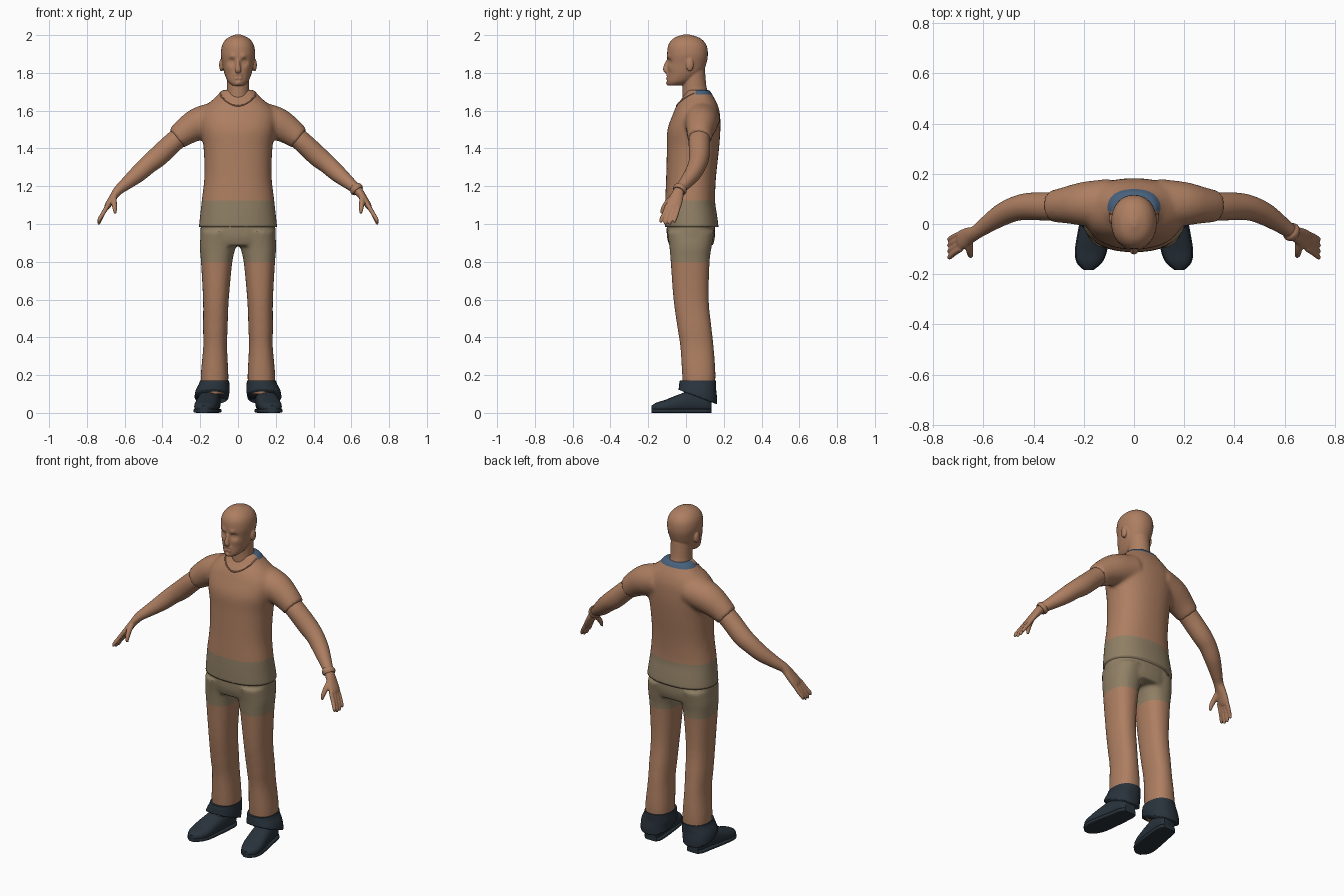
import bpy, bmesh, math
from mathutils import Vector, Matrix
from mathutils.bvhtree import BVHTree

if "Cube" in bpy.data.objects:
    bpy.data.objects.remove(bpy.data.objects["Cube"])


def material(name, rgb):
    m = bpy.data.materials.new(name)
    m.use_nodes = True
    m.diffuse_color = (*rgb, 1)
    m.node_tree.nodes["Principled BSDF"].inputs["Base Color"].default_value = (*rgb, 1)
    return m


skin = material("warm skin", (0.42, 0.21, 0.12))
tan = material("tan cloth", (0.28, 0.215, 0.13))
navy = material("dark navy leather", (0.022, 0.033, 0.045))
blue = material("collar blue", (0.065, 0.12, 0.2))
X, Y, Z = Vector((1, 0, 0)), Vector((0, 1, 0)), Vector((0, 0, 1))


def spline(rows, steps):
    """Smooth curve through every row of numbers."""
    rows = [Vector(r) for r in rows]
    out = []
    for i in range(len(rows) - 1):
        a, b, c, d = rows[max(i - 1, 0)], rows[i], rows[i + 1], rows[min(i + 2, len(rows) - 1)]
        for s in range(steps):
            t = s / steps
            out.append(b + (c - a) * (t / 2) + (a * 2 - b * 5 + c * 4 - d) * (t * t / 2)
                       + (b * 3 - a - c * 3 + d) * (t ** 3 / 2))
    return out + [rows[-1]]


def loft(bm, rows, ref=Y, flat=None, power=2.0, steps=4, sides=32, side=1):
    """Skin of rings (x, y, z, radius along ref, other radius)."""
    rows = spline(rows, steps)
    pts = [Vector((r[0] * side, r[1], r[2])) for r in rows]
    loops = []
    for i, (p, r) in enumerate(zip(pts, rows)):
        t = flat or (pts[min(i + 1, len(pts) - 1)] - pts[max(i - 1, 0)]).normalized()
        u = (ref - t * ref.dot(t)).normalized()
        v = t.cross(u)
        loop = []
        for k in range(sides):
            c, s = math.cos(k * math.tau / sides), math.sin(k * math.tau / sides)
            c = math.copysign(abs(c) ** (2 / power), c)
            s = math.copysign(abs(s) ** (2 / power), s)
            loop.append(bm.verts.new(p + u * c * r[3] + v * s * r[4]))
        loops.append(loop)
    for a, b in zip(loops, loops[1:]):
        for k in range(sides):
            bm.faces.new((a[k], a[k - 1], b[k - 1], b[k]))
    bm.faces.new(loops[0])
    bm.faces.new(loops[-1][::-1])


def ball(bm, center, size):
    bmesh.ops.create_uvsphere(bm, u_segments=20, v_segments=12, radius=1,
                              matrix=Matrix.Translation(center) @ Matrix.Diagonal((*size, 1)))


def finish(name, bm, mats, voxel=0, soften=0):
    """Make the object; a voxel size fuses its overlapping volumes."""
    bmesh.ops.recalc_face_normals(bm, faces=bm.faces)
    me = bpy.data.meshes.new(name)
    bm.to_mesh(me)
    bm.free()
    ob = bpy.data.objects.new(name, me)
    bpy.context.collection.objects.link(ob)
    if voxel:
        mod = ob.modifiers.new("fuse", "REMESH")
        mod.mode, mod.voxel_size = "VOXEL", voxel
        mod = ob.modifiers.new("soften", "SMOOTH")
        mod.factor, mod.iterations = 0.5, soften
        fused = bpy.data.meshes.new_from_object(ob.evaluated_get(bpy.context.evaluated_depsgraph_get()))
        ob.modifiers.clear()
        ob.data = fused
    ob.data.materials.clear()
    for m in mats:
        ob.data.materials.append(m)
    bpy.ops.object.select_all(action="DESELECT")
    ob.select_set(True)
    bpy.context.view_layer.objects.active = ob
    bpy.ops.object.shade_smooth_by_angle(angle=math.radians(45))
    return ob


def edit(ob, cuts=(), trim=None, paint=None):
    """Cut clean lines, trim one end, and colour faces by position."""
    bm = bmesh.new()
    bm.from_mesh(ob.data)
    for co, no in cuts:
        bmesh.ops.bisect_plane(bm, geom=bm.verts[:] + bm.edges[:] + bm.faces[:],
                               plane_co=co, plane_no=no)
    if trim:
        bmesh.ops.bisect_plane(bm, geom=bm.verts[:] + bm.edges[:] + bm.faces[:],
                               plane_co=trim[0], plane_no=trim[1], clear_outer=True)
        bmesh.ops.holes_fill(bm, edges=[e for e in bm.edges if e.is_boundary], sides=0)
    if paint:
        for f in bm.faces:
            f.material_index = paint(f.calc_center_median())
    bm.to_mesh(ob.data)
    bm.free()


# Shirt: torso fused with both sleeves
bm = bmesh.new()
loft(bm, [(0, .03, .93, .205, .14), (0, .03, .985, .207, .142), (0, .026, 1.05, .2, .138),
          (0, .022, 1.125, .192, .132), (0, .027, 1.25, .178, .132), (0, .037, 1.4, .182, .138),
          (0, .042, 1.5, .198, .14), (0, .055, 1.58, .2, .125), (0, .06, 1.63, .165, .108),
          (0, .065, 1.67, .12, .083), (0, .065, 1.71, .085, .06)], X, Z, 2.3, 4, 48)
for s in (1, -1):
    loft(bm, [(.1, .08, 1.56, .1, .09), (.2, .08, 1.533, .088, .088),
              (.27, .075, 1.495, .073, .075), (.325, .07, 1.452, .063, .062)], side=s)
shirt = finish("shirt", bm, [skin, tan, blue], .011, 5)
edit(shirt, [((0, 0, 1.125), Z), ((0, 0, 1.685), Z), ((0, .05, 0), Y)], ((0, 0, .985), -Z),
     lambda c: 1 if c.z < 1.125 else 2 if c.z > 1.685 and c.y > .05 else 0)

# Neckline seam laid on the shirt surface
bm = bmesh.new()
bm.from_mesh(shirt.data)
tree = BVHTree.FromBMesh(bm)
bm.free()
seam = []
for k in range(33):
    a = math.pi * (1 + k / 32)
    hit = tree.ray_cast(Vector((.095 * math.cos(a), .045 + .095 * math.sin(a), 1.9)), -Z)[0]
    if hit:
        seam.append((*hit, .004, .004))
bm = bmesh.new()
loft(bm, seam, Z, steps=1, sides=8)
finish("neckline_seam", bm, [skin])

# Trousers: hips and legs
bm = bmesh.new()
loft(bm, [(0, .027, .885, .19, .115), (0, .026, .94, .2, .128), (0, .025, 1.04, .192, .125)], X, Z, 2.3)
for s in (1, -1):
    loft(bm, [(.1, .025, .96, .096, .125), (.107, .024, .88, .095, .112), (.113, .022, .8, .083, .103),
              (.117, .027, .6, .068, .093), (.12, .045, .45, .065, .09), (.121, .058, .35, .063, .088),
              (.124, .068, .2, .073, .088), (.125, .068, .1, .07, .08)], X, Z, 2.3, side=s)
trousers = finish("trousers", bm, [skin, tan], .01, 3)
edit(trousers, [((0, 0, .8), Z)], paint=lambda c: int(c.z > .8))

# Head: skull, jaw, neck, nose and ears
bm = bmesh.new()
loft(bm, [(0, .055, 1.58, .075, .07), (0, .052, 1.67, .064, .07),
          (0, .045, 1.73, .059, .063), (0, .04, 1.82, .06, .06)], X, Z)
loft(bm, [(0, -.06, 1.733, .03, .036), (0, -.035, 1.755, .054, .066), (0, -.006, 1.8, .073, .092),
          (0, .005, 1.85, .083, .103), (0, .008, 1.9, .091, .108), (0, .007, 1.95, .083, .1),
          (0, .005, 1.985, .055, .068), (0, .003, 2.003, .012, .015)], X, Z, 2.15)
loft(bm, [(0, -.088, 1.875, .009, .01), (0, -.103, 1.84, .011, .014),
          (0, -.108, 1.815, .017, .013), (0, -.098, 1.805, .014, .01)], X)
for s in (1, -1):
    ball(bm, (s * .088, .02, 1.842), (.012, .021, .034))
head = finish("head", bm, [skin], .0045, 3)
# Face relief: (side, height, reach, push back)
relief = [(.034, 1.86, .016, .013), (.034, 1.858, .009, -.006), (.03, 1.887, .014, -.006),
          (.05, 1.825, .02, -.004), (.012, 1.789, .011, -.007), (.012, 1.772, .009, -.006),
          (.01, 1.7805, .005, .005), (0, 1.745, .013, -.006), (0, 1.76, .008, .004)]
for v in head.data.vertices:
    if v.co.y < -.04 and v.co.z > 1.73:
        x, z = abs(v.co.x), v.co.z
        v.co.y += sum(d * math.exp(-((x - px) ** 2 + (z - pz) ** 2) / (r * r)) for px, pz, r, d in relief)

for s, label in ((1, "left"), (-1, "right")):
    # Arm with palm, fingers and thumb
    bm = bmesh.new()
    loft(bm, [(.27, .075, 1.49, .055, .052), (.34, .07, 1.435, .056, .054), (.42, .07, 1.36, .054, .055),
              (.475, .06, 1.315, .049, .05), (.53, .035, 1.265, .044, .045), (.59, -.005, 1.215, .034, .034),
              (.632, -.035, 1.18, .028, .026), (.662, -.05, 1.14, .036, .02), (.688, -.064, 1.1, .04, .017),
              (.698, -.07, 1.08, .034, .012)], side=s)
    for k in range(4):
        y, tip = -.038 - .02 * k, -.06 - .024 * k
        drop = 1.012 - .01 * (k in (1, 2))
        loft(bm, [(.688, y, 1.1, .012, .012), (.715, (y + tip) / 2, 1.055, .0115, .0115),
                  (.735, tip, drop + .01, .01, .01), (.737, tip, drop - .006, .005, .005)],
             sides=12, side=s)
    loft(bm, [(.655, -.06, 1.15, .014, .014), (.656, -.098, 1.115, .015, .015),
              (.652, -.122, 1.08, .012, .012), (.65, -.128, 1.055, .007, .007)], X, sides=12, side=s)
    finish(label + "_arm", bm, [skin], .005, 2)

    # Shoe with flat sole
    bm = bmesh.new()
    shoe = [(.14, .135, .04, .035, .038), (.142, .11, .055, .05, .055), (.15, .04, .06, .056, .06),
            (.162, -.04, .048, .06, .049), (.172, -.11, .034, .06, .035), (.178, -.155, .027, .046, .028),
            (.181, -.183, .022, .016, .016)]
    loft(bm, shoe, X, Y, 2.4, side=s)
    for v in bm.verts:
        v.co.z = max(v.co.z, .012)
    loft(bm, [(x, y, .011, r + .004, .011) for x, y, z, r, h in shoe], X, Y, 5, side=s)
    finish(label + "_shoe", bm, [navy])

    # Boot cuff with slanted lower edge
    bm = bmesh.new()
    loft(bm, [(.14, .058, .03, .088, .105), (.14, .058, .08, .09, .106), (.134, .06, .12, .09, .1),
              (.126, .062, .155, .08, .098), (.124, .064, .172, .077, .096)], X, Z, 2.3, side=s)
    cuff = finish(label + "_boot_cuff", bm, [navy])
    edit(cuff, trim=((0, .06, .085), Vector((0, -.38, -1))))

# Bracelet on the left wrist
bm = bmesh.new()
loft(bm, [(.618, -.024, 1.193, .032, .031), (.624, -.029, 1.187, .037, .036),
          (.63, -.034, 1.181, .037, .036), (.636, -.038, 1.174, .032, .031)], steps=2)
finish("left_bracelet", bm, [skin])
